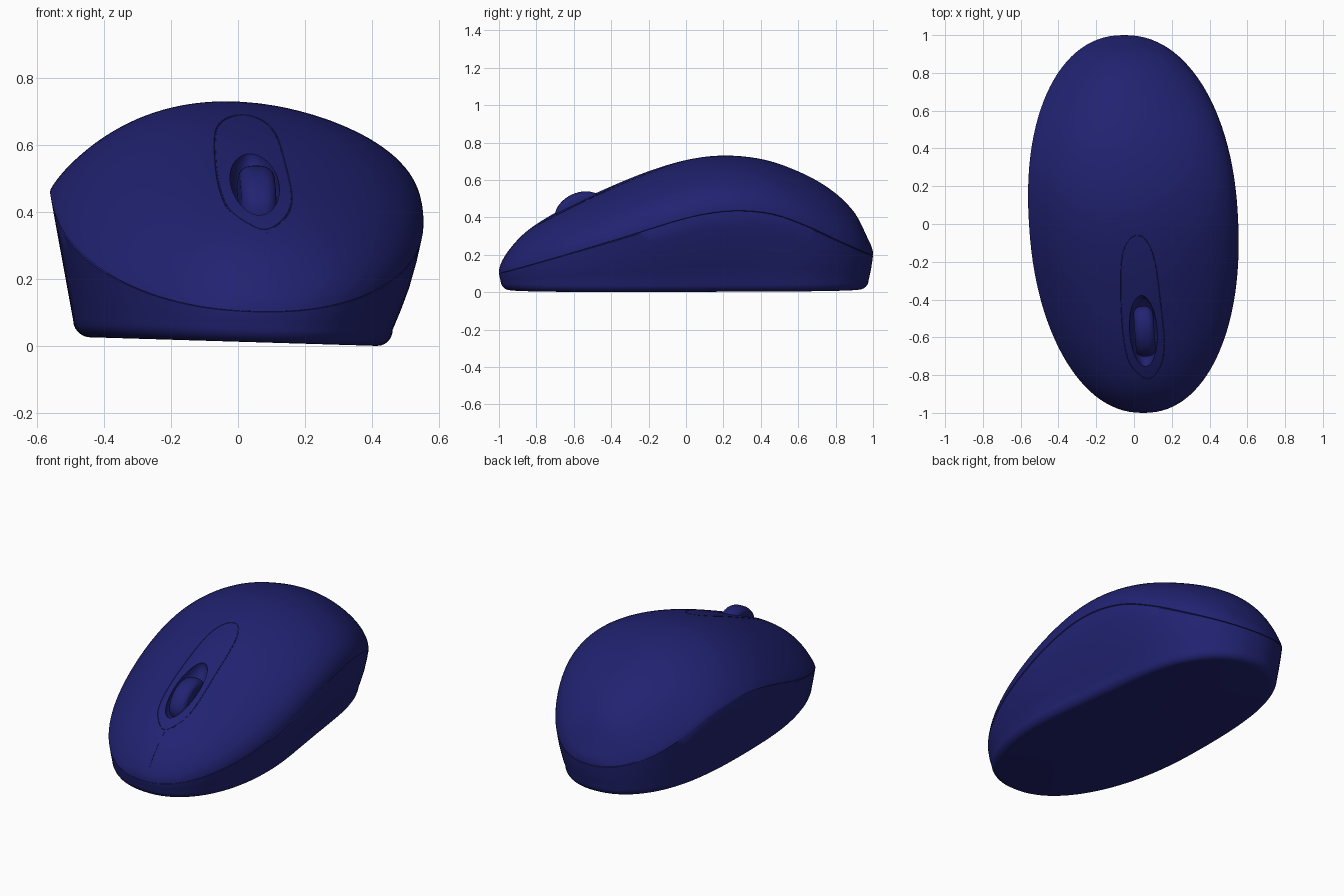
import bpy, bmesh, math
from mathutils import Vector, Matrix

if "Cube" in bpy.data.objects:
    bpy.data.objects.remove(bpy.data.objects["Cube"])

navy = bpy.data.materials.new("navy plastic")
navy.use_nodes = True
navy.diffuse_color = (0.015, 0.016, 0.165, 1)
navy.node_tree.nodes["Principled BSDF"].inputs["Base Color"].default_value = navy.diffuse_color

SEGMENTS, RINGS = 112, 32
TILT = -0.03
ROUND = 2.2  # exponent of the oval plan, a little fuller than an ellipse

# Height profiles along the length: (y, z)
RIDGE = [(-1, .107), (-.985, .165), (-.94, .235), (-.86, .32), (-.7, .425), (-.46, .54), (-.19, .65),
         (.02, .71), (.21, .73), (.42, .707), (.61, .64), (.77, .55), (.9, .425), (.97, .29), (1, .2)]
SEAM = [(-1, .105), (-.67, .207), (-.35, .305), (-.03, .405), (.13, .44), (.29, .452),
        (.475, .43), (.66, .361), (.82, .283), (1, .197)]


def by_angle(y):
    return math.acos(max(-1, min(1, -y)))


def smooth_lookup(pts, v):
    """Cubic interpolation through a table."""
    last = len(pts) - 1
    i = next((k for k in range(last) if v <= pts[k + 1][0]), last - 1)

    def slope(k):
        a, b = pts[max(k - 1, 0)], pts[min(k + 1, last)]
        return (b[1] - a[1]) / (b[0] - a[0])
    (x0, z0), (x1, z1) = pts[i], pts[i + 1]
    d = x1 - x0
    s = (v - x0) / d
    return ((1 + 2 * s) * (1 - s) ** 2 * z0 + s * (1 - s) ** 2 * d * slope(i)
            + s * s * (3 - 2 * s) * z1 + s * s * (s - 1) * d * slope(i + 1))


# The ridge is spaced by angle so its ends stay round
RIDGE_ARC = [(by_angle(y), z) for y, z in RIDGE]


def middle(y):
    return -0.002 - 0.05 * y


def width(y):
    return 0.554 + 0.012 * y - 0.015 * y * y


def seam_height(x, y):
    return smooth_lookup(SEAM, y) + TILT * x


def dome_height(x, y):
    u = (x - middle(y)) / (width(y) * max(1e-6, 1 - abs(y) ** ROUND) ** (1 / ROUND))
    u = max(-1, min(1, u))
    rise = smooth_lookup(RIDGE_ARC, by_angle(y)) - smooth_lookup(SEAM, y)
    return seam_height(x, y) + max(0, rise) * (1 - u * u) ** (0.67 - 0.16 * u)


def outline(t, r=1):
    cx, cy = (math.copysign(abs(c) ** (2 / ROUND), c) for c in (math.cos(t), math.sin(t)))
    y = r * cy
    return middle(y) + width(y) * r * cx, y


def activate(obj):
    bpy.ops.object.select_all(action='DESELECT')
    obj.select_set(True)
    bpy.context.view_layer.objects.active = obj


def finish(obj, angle=40):
    obj.data.materials.clear()
    obj.data.materials.append(navy)
    activate(obj)
    bpy.ops.object.shade_smooth_by_angle(angle=math.radians(angle))


def ring_solid(name, start, rings, end):
    """Closed solid from a start point, rings of points, and an end point."""
    bm = bmesh.new()
    first, last = bm.verts.new(start), bm.verts.new(end)
    loops = [[bm.verts.new(p) for p in ring] for ring in rings]
    for i in range(SEGMENTS):
        j = (i + 1) % SEGMENTS
        bm.faces.new((first, loops[0][i], loops[0][j]))
        bm.faces.new((last, loops[-1][j], loops[-1][i]))
        for a, b in zip(loops, loops[1:]):
            bm.faces.new((a[i], b[i], b[j], a[j]))
    bmesh.ops.recalc_face_normals(bm, faces=bm.faces)
    mesh = bpy.data.meshes.new(name)
    bm.to_mesh(mesh)
    bm.free()
    obj = bpy.data.objects.new(name, mesh)
    bpy.context.collection.objects.link(obj)
    return obj


def carve(obj, cutter):
    mod = obj.modifiers.new("carve", 'BOOLEAN')
    mod.operation, mod.solver, mod.object = 'DIFFERENCE', 'EXACT', cutter
    activate(obj)
    bpy.ops.object.modifier_apply(modifier=mod.name)
    bpy.data.objects.remove(cutter)


def groove_cutter(path, closed, radius):
    """Thin tube lying on the dome surface."""
    curve = bpy.data.curves.new("groove_cutter", 'CURVE')
    curve.dimensions, curve.bevel_depth, curve.bevel_resolution = '3D', radius, 1
    curve.use_fill_caps = True
    spline = curve.splines.new('POLY')
    spline.points.add(len(path) - 1)
    spline.use_cyclic_u = closed
    for point, (x, y) in zip(spline.points, path):
        point.co = (x, y, dome_height(x, y) + 0.001, 1)
    obj = bpy.data.objects.new("groove_cutter", curve)
    bpy.context.collection.objects.link(obj)
    obj.hide_render = True
    activate(obj)
    bpy.ops.object.convert(target='MESH')
    return bpy.context.view_layer.objects.active


turns = [2 * math.pi * i / SEGMENTS for i in range(SEGMENTS)]

# Upper shell
shell_rings = []
for k in range(1, RINGS + 1):
    ring = [outline(t, math.sin(k / RINGS * math.pi / 2)) for t in turns]
    shell_rings.append([(x, y, seam_height(x, y) if k == RINGS else dome_height(x, y)) for x, y in ring])
x0, y0 = outline(0, 0)
shell = ring_solid("upper_shell", (x0, y0, dome_height(x0, y0)), shell_rings, (0, 0, 0.1))


# Lower body: skirt leaning in by its height, rounded foot, flat underside
def skirt_ring(f, inset=0, lift=0.05, drop=0):
    points = []
    for t in turns:
        out = Vector((math.cos(t), math.sin(t), 0))
        x, y = outline(t)
        top = Vector((x, y, seam_height(x, y)))
        lean = 0.16 + 0.1 * out.x ** 2 + 0.09 * out.x
        foot = top - out * (lean * (top.z - 0.05) + inset)
        foot.z = 0.013 - 0.03 * foot.x + lift
        bulge = 0.02 * (1 + out.x) * math.sin(math.pi * f) * (top.z - foot.z)
        points.append((top - out * drop).lerp(foot, f) + out * bulge)
    return points


base_rings = [skirt_ring(0, drop=0.006), skirt_ring(0.03)]
base_rings += [skirt_ring(f) for f in (0.25, 0.5, 0.75, 1)]
base_rings += [skirt_ring(1, 0.05 * (1 - math.cos(a)), 0.05 * (1 - math.sin(a)))
               for a in (math.pi * k / 12 for k in range(1, 7))]
base = ring_solid("lower_body", (0, 0, 0.09), base_rings, (-0.022, 0, 0.0137))
finish(base)

# Panel line around the scroll wheel
corners = [(.015, -.06), (-.035, -.10), (-.065, -.2), (-.068, -.4), (-.055, -.6), (-.02, -.74),
           (.07, -.82), (.135, -.76), (.16, -.64), (.14, -.42), (.11, -.2), (.065, -.09)]
panel_path = []
for i in range(len(corners)):
    a, b, c, d = (Vector(corners[(i + k) % len(corners)]) for k in range(-1, 3))
    for s in (0, 0.25, 0.5, 0.75):
        p = 0.5 * (2 * b + (c - a) * s + (2 * a - 5 * b + 4 * c - d) * s * s
                   + (3 * b - a - 3 * c + d) * s ** 3)
        panel_path.append((p.x, p.y))
carve(shell, groove_cutter(panel_path, True, 0.003))

# Split between the two buttons
carve(shell, groove_cutter([(0.088, -0.83 - 0.013 * k) for k in range(12)], False, 0.002))

# Wheel well
bpy.ops.mesh.primitive_uv_sphere_add(segments=48, ring_count=24, radius=1,
                                     location=(0.05, -0.57, dome_height(0.05, -0.57)),
                                     rotation=(math.radians(25), 0, math.radians(4)))
well = bpy.context.object
well.scale = (0.073, 0.21, 0.09)
well.hide_render = True
carve(shell, well)
finish(shell)

# Scroll wheel: rounded oval disc lying along the slope
bpy.ops.mesh.primitive_cylinder_add(vertices=48, radius=0.14, depth=0.105)
wheel = bpy.context.object
wheel.name = "scroll_wheel"
bevel = wheel.modifiers.new("round", 'BEVEL')
bevel.width, bevel.segments, bevel.limit_method = 0.042, 6, 'ANGLE'
bpy.ops.object.modifier_apply(modifier=bevel.name)
wheel.matrix_world = (Matrix.Translation((0.056, -0.568, 0.43))
                      @ Matrix.Rotation(math.radians(4), 4, 'Z')
                      @ Matrix.Rotation(math.radians(25), 4, 'X')
                      @ Matrix.Rotation(math.radians(90), 4, 'Y')
                      @ Matrix.Diagonal((0.72, 1, 1, 1)))
finish(wheel, 60)
